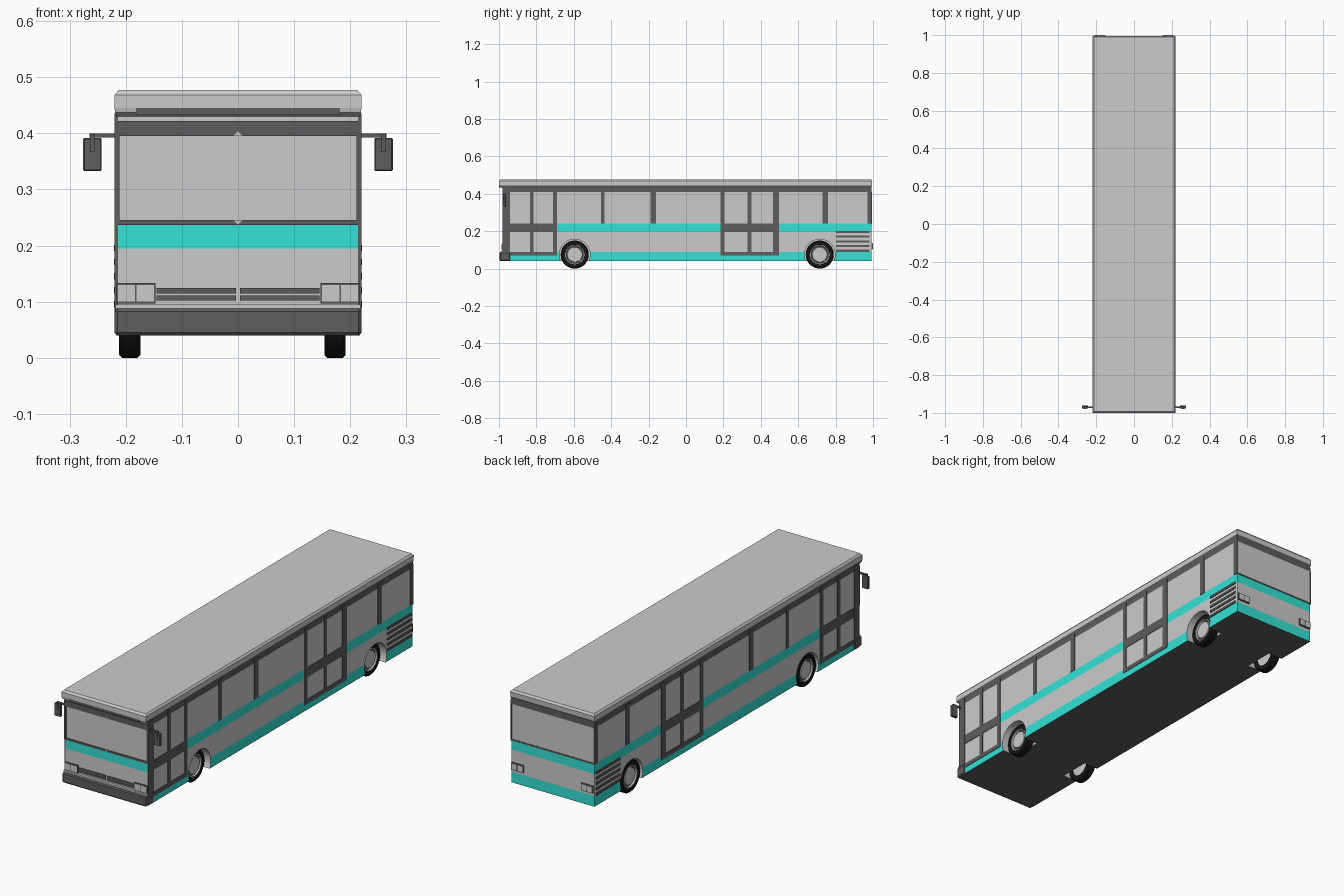
import bpy, bmesh, math
from mathutils import Matrix

if "Cube" in bpy.data.objects:
    bpy.data.objects.remove(bpy.data.objects["Cube"])


def material(name, rgb):
    m = bpy.data.materials.new(name)
    m.diffuse_color = (*rgb, 1)
    m.use_nodes = True
    m.node_tree.nodes["Principled BSDF"].inputs["Base Color"].default_value = m.diffuse_color
    return m


GREY = material("light_grey", (0.8, 0.8, 0.8))
TEAL = material("teal_paint", (0.035, 0.76, 0.67))
DARK = material("dark_trim", (0.11, 0.11, 0.11))
BLACK = material("tyre_rubber", (0.008, 0.008, 0.008))


def finish(name, bm, mats):
    bmesh.ops.recalc_face_normals(bm, faces=bm.faces)
    me = bpy.data.meshes.new(name)
    bm.to_mesh(me)
    bm.free()
    for m in mats:
        me.materials.append(m)
    ob = bpy.data.objects.new(name, me)
    bpy.context.collection.objects.link(ob)
    return ob


def boxes(name, spans, mat, bevel=0.0):
    """One object from boxes given as (x0, x1, y0, y1, z0, z1)."""
    bm = bmesh.new()
    for x0, x1, y0, y1, z0, z1 in spans:
        mx = Matrix.Translation(((x0 + x1) / 2, (y0 + y1) / 2, (z0 + z1) / 2))
        mx = mx @ Matrix.Diagonal((abs(x1 - x0), y1 - y0, z1 - z0, 1))
        bmesh.ops.create_cube(bm, size=1, matrix=mx)
    if bevel:
        bmesh.ops.bevel(bm, geom=bm.edges[:], offset=bevel, segments=1, affect='EDGES')
    return finish(name, bm, [mat])


def lathe(name, profile, centre, side, mat, closed=True, steps=40):
    """Spin (radius, offset) points around an axle along x."""
    bm = bmesh.new()
    rings = []
    for i in range(steps):
        a = 2 * math.pi * i / steps
        rings.append([bm.verts.new((centre[0] + side * o, centre[1] + r * math.cos(a),
                                    centre[2] + r * math.sin(a))) for r, o in profile])
    n = len(profile)
    for i in range(steps):
        a, b = rings[i], rings[(i + 1) % steps]
        for j in range(n if closed else n - 1):
            k = (j + 1) % n
            bm.faces.new((a[j], a[k], b[k], b[j]))
    if not closed:
        bm.faces.new([r[0] for r in rings])
        bm.faces.new([r[-1] for r in rings])
    return finish(name, bm, [mat])


# Body shell: rings stacked in z as (z, half width, front y, back y)
W, F, B = 0.217, -0.978, 0.992
rings = [(0.04, W, F, B), (0.09, W, F, B), (0.195, W, F, B), (0.24, W, F, B),
         (0.41, W, F, B), (0.43, W, F, B), (0.437, W + .002, -0.998, B),
         (0.445, W + .003, -1, B + .002), (0.468, W + .003, -1, B + .004), (0.477, W - .004, -0.992, B - .003)]
side_mat = [1, 0, 1, 0, 2, 2, 2, 0, 0]
front_mat = [0, 0, 1, 0, 0, 0, 0, 0, 0]
bm = bmesh.new()
vs = [[bm.verts.new(p) for p in ((-w, f, z), (w, f, z), (w, b, z), (-w, b, z))]
      for z, w, f, b in rings]
for i in range(len(rings) - 1):
    for j in range(4):
        k = (j + 1) % 4
        face = bm.faces.new((vs[i][j], vs[i][k], vs[i + 1][k], vs[i + 1][j]))
        face.material_index = front_mat[i] if j == 0 else side_mat[i]
bm.faces.new(vs[-1])
bm.faces.new(vs[0]).material_index = 2
body = finish("bus_body", bm, [GREY, TEAL, DARK])

# Wheel wells cut into the body; the right wheels sit a little deeper
AXLES = {"front": -0.595, "rear": 0.715}
for axle, y in AXLES.items():
    for s in (-1, 1):
        cut = lathe("wheel_well_cutter", [(0.082, -0.075), (0.082, 0.03)],
                    (s * W, y, 0.075), s, GREY, closed=False)
        cut.hide_render = True
        mod = body.modifiers.new("wheel_well", 'BOOLEAN')
        mod.operation, mod.solver, mod.object = 'DIFFERENCE', 'EXACT', cut
        bpy.context.view_layer.objects.active = body
        bpy.ops.object.modifier_apply(modifier=mod.name)
        bpy.data.objects.remove(cut)

# Wheels: tyre and rim
smooth = []
for axle, y in AXLES.items():
    for s, label, x in ((-1, "left", -0.193), (1, "right", 0.173)):
        c = (x, y, 0.075)
        smooth.append(lathe(f"{axle}_{label}_tyre", [
            (0.05, -0.019), (0.07, -0.019), (0.075, -0.014), (0.075, 0.014),
            (0.07, 0.019), (0.053, 0.019), (0.05, 0.015)], c, s, BLACK))
        smooth.append(lathe(f"{axle}_{label}_rim", [
            (0.053, -0.015), (0.053, 0.018), (0.048, 0.018), (0.045, 0.009), (0.041, 0.009),
            (0.039, 0.016), (0.012, 0.016)], c, s, GREY, closed=False))
        smooth.append(lathe(f"{axle}_{label}_rim_groove", [
            (0.046, 0.008), (0.046, 0.0105), (0.040, 0.0105), (0.040, 0.008)], c, s, DARK))
bpy.ops.object.select_all(action='DESELECT')
for ob in smooth:
    ob.select_set(True)
bpy.context.view_layer.objects.active = smooth[0]
bpy.ops.object.shade_smooth_by_angle(angle=math.radians(30))

for s, label in ((-1, "left"), (1, "right")):
    def strip(y0, y1, z0, z1, out=0.22):
        return (s * 0.214, s * out, y0, y1, z0, z1)

    # Window pillars and the dark front corner post
    boxes(f"{label}_window_pillars",
          [strip(a, b, 0.24, 0.43) for a, b in
           ((-0.455, -0.435), (-0.19, -0.16), (0.73, 0.76), (0.97, 0.992))], DARK)
    boxes(f"{label}_front_corner_post", [strip(F - .002, -0.94, 0.088, 0.435)], DARK)

    # Double doors: uprights, middle rail and sill
    for door, ups in (("front", ((-0.835, -0.815), (-0.71, -0.69))),
                      ("middle", ((0.185, 0.205), (0.33, 0.35), (0.465, 0.497)))):
        y0 = -0.942 if door == "front" else ups[0][0]
        y1 = ups[-1][1]
        boxes(f"{label}_{door}_door_frame",
              [strip(a, b, 0.07, 0.43) for a, b in ups] +
              [strip(y0, y1, 0.195, 0.24, 0.2195), strip(y0, y1, 0.07, 0.09, 0.2195)], DARK)

    # Engine vent slats
    boxes(f"{label}_vent_slats",
          [strip(0.802, 0.98, 0.09 + i * 0.025, 0.101 + i * 0.025, 0.221) for i in range(5)], DARK)

    # Mirror: arm, bracket and housing
    boxes(f"{label}_mirror_arm", [(s * 0.21, s * 0.265, -0.974, -0.966, 0.393, 0.400),
                                  (s * 0.255, s * 0.264, -0.980, -0.972, 0.367, 0.398)], DARK)
    boxes(f"{label}_mirror", [(s * 0.243, s * 0.276, -0.976, -0.962, 0.333, 0.392)], DARK, 0.002)

    # Headlight and tail light: dark surround with two lenses
    for lamp, x0, x1, z0, z1, ya, yb, d in (("headlight", 0.147, 0.217, 0.097, 0.133, F - .006, F + .004, -1),
                                            ("tail_light", 0.15, 0.213, 0.103, 0.137, B - .004, B + .006, 1)):
        boxes(f"{label}_{lamp}_surround", [(s * x0, s * x1, ya, yb, z0, z1)], DARK)
        mid, e = (x0 + x1) / 2, 0.003
        shift = 0.002 * d
        boxes(f"{label}_{lamp}_lenses",
              [(s * a, s * b, ya + shift, yb + shift, z0 + e, z1 - e)
               for a, b in ((x0 + e, mid - .0015), (mid + .0015, x1 - e))], GREY)

# Front bumper with light ledge
boxes("front_bumper", [(-0.22, 0.22, -0.998, -0.94, 0.04, 0.088)], DARK, 0.005)
boxes("bumper_ledge", [(-0.218, 0.218, -0.990, -0.96, 0.087, 0.095)], GREY)

# Front grille slots either side of the centre
boxes("front_grille", [(s * 0.004, s * 0.145, F - .004, F + .004, z, z + 0.009)
                       for s in (-1, 1) for z in (0.102, 0.115)], DARK)

# Windscreen frame and destination display
boxes("windscreen_frame", [
    (-0.22, 0.22, F - .004, F + .004, 0.237, 0.246), (-0.22, 0.22, F - .004, F + .004, 0.395, 0.422),
    (-0.22, -0.211, F - .004, F + .004, 0.246, 0.395), (0.211, 0.22, F - .004, F + .004, 0.246, 0.395)], DARK)
boxes("destination_display", [(-0.182, 0.182, -1.0, -0.995, 0.440, 0.466),
                              (-0.182, 0.182, -0.9995, -0.98, 0.433, 0.440)], DARK)

# Small pointed notches at the windscreen centre
bm = bmesh.new()
for z, d in ((0.246, -1), (0.395, 1)):
    bm.faces.new([bm.verts.new((x, F - .0048, z + h)) for x, h in ((-.009, 0), (.009, 0), (0, d * .009))])
finish("windscreen_notches", bm, [GREY])

# Rear window frame
boxes("rear_window_frame", [(-0.22, 0.22, B - .004, B + .002, 0.238, 0.245),
                            (-0.22, -0.213, B - .004, B + .002, 0.245, 0.41),
                            (0.213, 0.22, B - .004, B + .002, 0.245, 0.41)], DARK)
